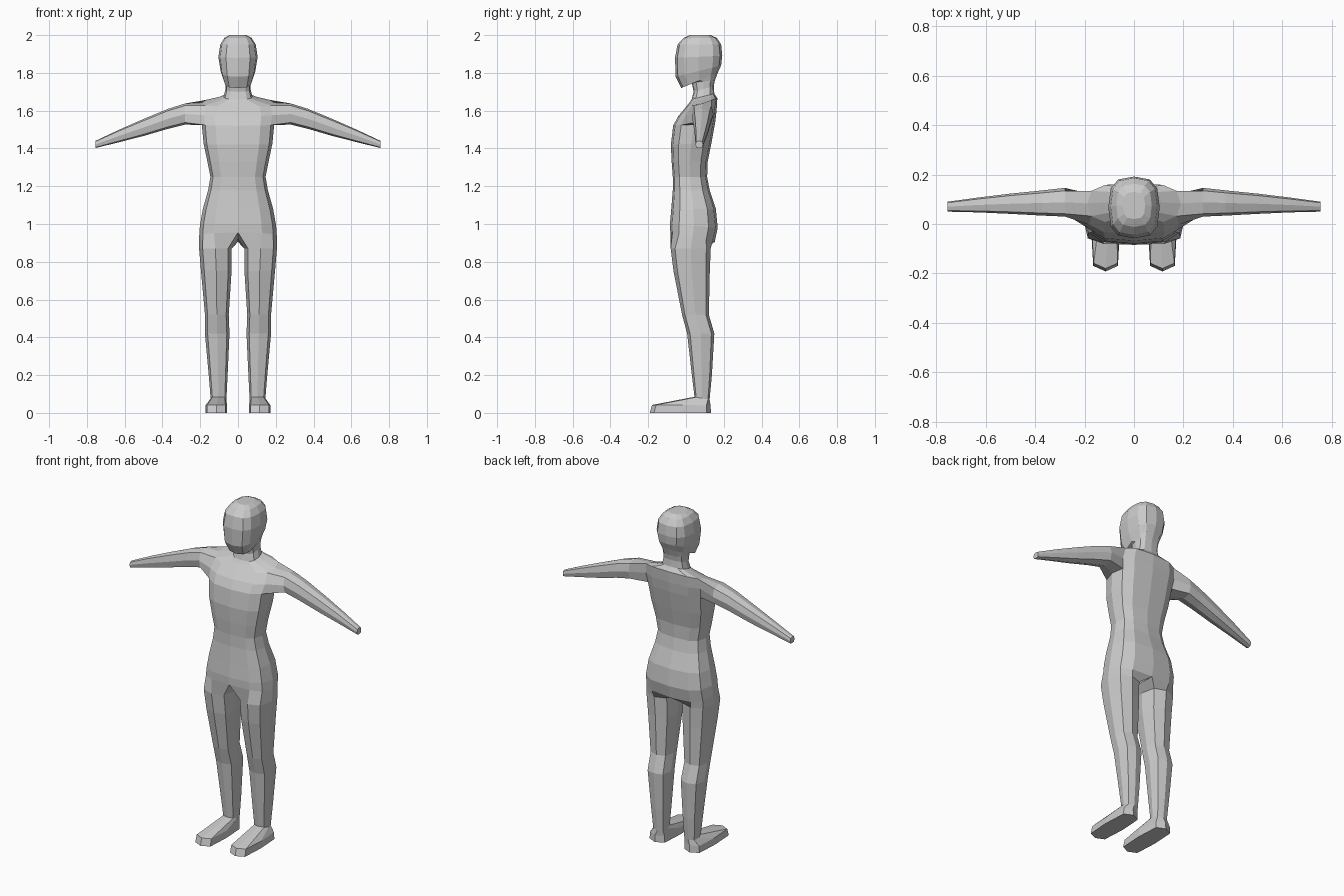
import bpy, bmesh
from math import sin, cos, pi, radians

cube = bpy.data.objects.get("Cube")
if cube:
    bpy.data.objects.remove(cube)

bm = bmesh.new()


def power(v, q):
    return (abs(v) ** q) * (1 if v >= 0 else -1)


def half_ring(z_front, z_back, y_front, y_back, width):
    """Seven points from front centre round the left side to back centre."""
    ring = []
    for i in range(7):
        t = pi * i / 6
        f = (1 - power(cos(t), 0.7)) / 2
        x = 0 if i in (0, 6) else width * sin(t) ** 0.7
        ring.append(bm.verts.new((x, y_front + f * (y_back - y_front),
                                  z_front + f * (z_back - z_front))))
    return ring


def octagon(point, square):
    """Eight points; point(u, v) places each one, square pushes the corners out."""
    ring = []
    for k in range(8):
        a = radians(-135 + 45 * k)
        s = square * 2 ** 0.5 if k % 2 == 0 else 1
        ring.append(bm.verts.new(point(cos(a) * s, sin(a) * s)))
    return ring


def bridge(a, b, closed=True, skip=()):
    n = len(a)
    for i in range(n if closed else n - 1):
        if i not in skip:
            j = (i + 1) % n
            bm.faces.new((a[i], a[j], b[j], b[i]))


# Hips, trunk, neck and head: z front, z back, y front, y back, half width
trunk = [
    (.955, .905, -.083, .152, .206),
    (1.00, .98, -.085, .168, .202),
    (1.08, 1.08, -.078, .158, .186),
    (1.18, 1.18, -.070, .125, .158),
    (1.25, 1.25, -.070, .112, .146),
    (1.33, 1.33, -.076, .115, .162),
    (1.42, 1.43, -.080, .135, .182),
    (1.52, 1.54, -.068, .155, .192),
    (1.57, 1.60, -.042, .162, .200),
    (1.62, 1.665, 0, .166, .190),
    (1.645, 1.68, .020, .156, .110),
    (1.66, 1.69, .030, .150, .076),
    (1.70, 1.73, .040, .147, .066),
    (1.75, 1.76, .030, .153, .068),
    (1.72, 1.80, -.025, .168, .075),
    (1.78, 1.84, -.055, .186, .092),
    (1.88, 1.89, -.058, .192, .104),
    (1.95, 1.95, -.045, .186, .094),
    (1.985, 1.985, -.012, .163, .072),
    (2.0, 2.0, .020, .130, .045),
]
armpit = 7
rings = [half_ring(*r) for r in trunk]
for i in range(len(rings) - 1):
    # Leave an opening at the shoulder for the arm
    hole = (2, 3) if i in (armpit, armpit + 1) else ()
    bridge(rings[i], rings[i + 1], closed=False, skip=hole)
bm.faces.new(rings[-1])

# Arm: x, y centre, y radius, z centre, z radius
low, mid, top = rings[armpit:armpit + 3]
last = [low[2], low[3], low[4], mid[4], top[4], top[3], top[2], mid[2]]
for x, y, ry, z, rz in [
    (.28, .088, .058, 1.582, .056),
    (.37, .085, .051, 1.557, .053),
    (.50, .082, .041, 1.511, .045),
    (.63, .077, .030, 1.466, .033),
    (.755, .070, .020, 1.421, .019),
]:
    ring = octagon(lambda u, v: (x, y + ry * u, z + rz * v), .8)
    bridge(last, ring)
    last = ring
bm.faces.new(last)

# Leg and foot: z front, z back, x centre, x radius, y centre, y radius, squareness
last = rings[0] + [bm.verts.new((0, .035, .925))]
for zf, zb, x, rx, y, ry, sq in [
    (.87, .87, .120, .086, .025, .106, .78),
    (.75, .75, .115, .081, .030, .096, .78),
    (.52, .52, .112, .063, .050, .071, .78),
    (.42, .42, .110, .065, .078, .072, .78),
    (.20, .20, .105, .050, .084, .053, .78),
    (.085, .07, .103, .042, .085, .040, .78),
    (.042, .04, .115, .056, -.025, .155, .86),
    (.005, 0, .115, .058, -.030, .162, .86),
]:
    ring = octagon(lambda u, v: (x + rx * u, y + ry * v,
                                 zf + (zb - zf) * (v + 1) / 2), sq)
    bridge(last, ring)
    last = ring
for v in last:
    v.co.z = 0
bm.faces.new(last)

# Mirror the left half onto the right
bmesh.ops.mirror(bm, geom=bm.verts[:] + bm.edges[:] + bm.faces[:],
                 axis='X', merge_dist=0.0005)
bmesh.ops.recalc_face_normals(bm, faces=bm.faces[:])

mesh = bpy.data.meshes.new("body")
bm.to_mesh(mesh)
bm.free()
body = bpy.data.objects.new("body", mesh)
bpy.context.collection.objects.link(body)

grey = bpy.data.materials.new("light grey")
grey.use_nodes = True
colour = (0.6, 0.6, 0.6, 1)
grey.diffuse_color = colour
grey.node_tree.nodes["Principled BSDF"].inputs["Base Color"].default_value = colour
mesh.materials.append(grey)
